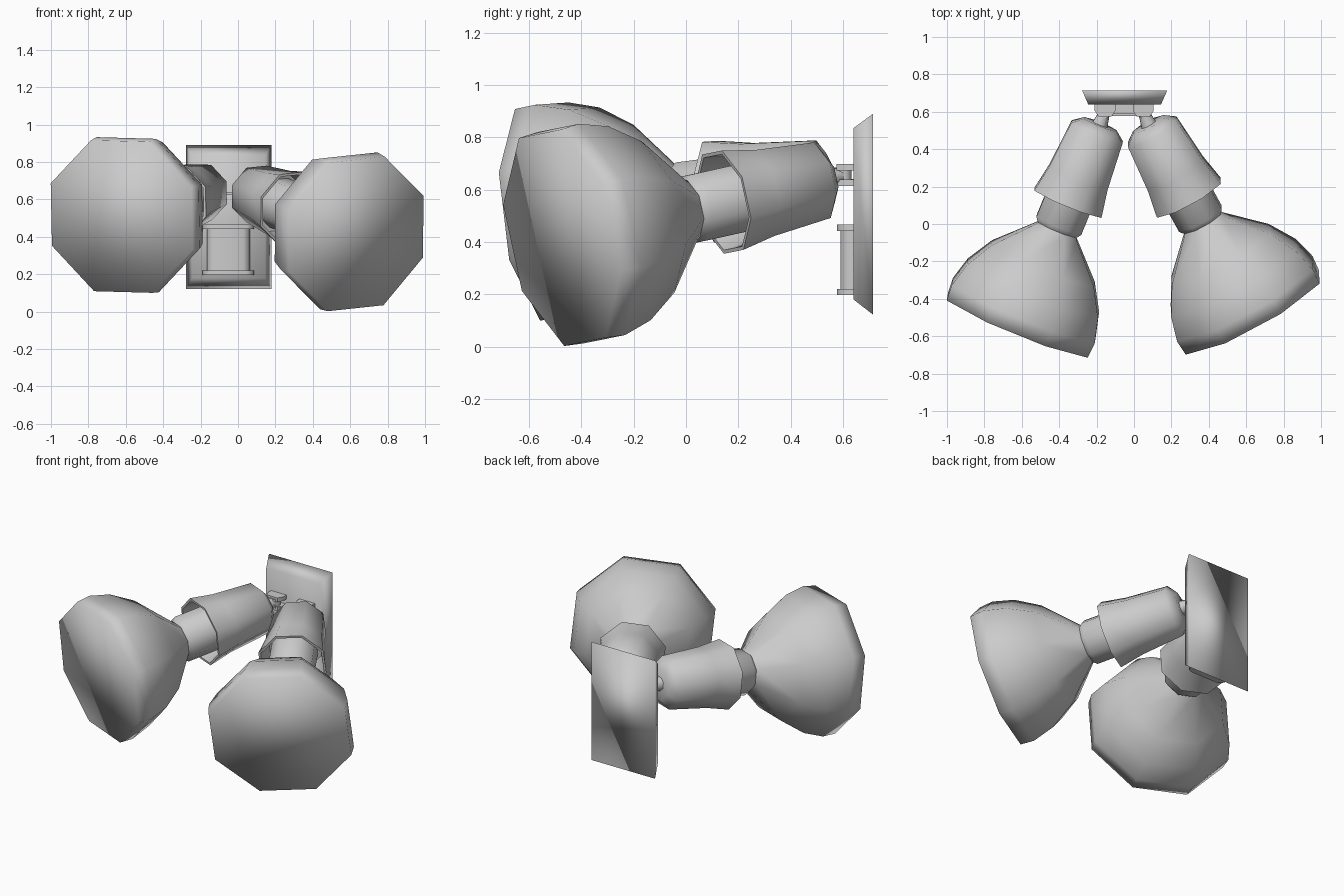
import bpy, bmesh, math
from mathutils import Vector, Matrix

if "Cube" in bpy.data.objects:
    bpy.data.objects.remove(bpy.data.objects["Cube"])

grey = bpy.data.materials.new("plain_grey")
grey.diffuse_color = (0.6, 0.6, 0.6, 1)
grey.use_nodes = True
grey.node_tree.nodes["Principled BSDF"].inputs["Base Color"].default_value = grey.diffuse_color


def finish(name, bm, smooth=True, angle=None):
    bmesh.ops.recalc_face_normals(bm, faces=bm.faces[:])
    me = bpy.data.meshes.new(name)
    bm.to_mesh(me)
    bm.free()
    me.materials.append(grey)
    for p in me.polygons:
        p.use_smooth = smooth
    ob = bpy.data.objects.new(name, me)
    bpy.context.collection.objects.link(ob)
    if angle:
        bpy.ops.object.select_all(action='DESELECT')
        ob.select_set(True)
        bpy.context.view_layer.objects.active = ob
        bpy.ops.object.shade_smooth_by_angle(angle=math.radians(angle))
    return ob


def lathe(name, profile, mat, sides=8, angle=None):
    """Revolve (distance, radius) pairs round the local z axis, capping both ends."""
    bm = bmesh.new()
    rings = []
    for t, r in profile:
        ring = []
        for i in range(sides):
            a = (i + 0.5) * 2 * math.pi / sides
            ring.append(bm.verts.new(mat @ Vector((r * math.cos(a), r * math.sin(a), t))))
        rings.append(ring)
    for a, b in zip(rings, rings[1:]):
        for i in range(sides):
            j = (i + 1) % sides
            bm.faces.new((a[i], a[j], b[j], b[i]))
    bm.faces.new(rings[0])
    bm.faces.new(rings[-1])
    return finish(name, bm, True, angle)


def extrude_outline(name, pts, z0, z1, angle=40):
    """Upright prism from an outline in the ground plane."""
    bm = bmesh.new()
    lo = [bm.verts.new((x, y, z0)) for x, y in pts]
    hi = [bm.verts.new((x, y, z1)) for x, y in pts]
    n = len(pts)
    for i in range(n):
        j = (i + 1) % n
        bm.faces.new((lo[i], lo[j], hi[j], hi[i]))
    bm.faces.new(lo)
    bm.faces.new(hi)
    return finish(name, bm, True, angle)


def axis_matrix(origin, d, roll=0.0):
    d = d.normalized()
    right = Vector((0, 0, 1)).cross(d).normalized()
    up = d.cross(right)
    m = Matrix((right, up, d)).transposed().to_4x4()
    return Matrix.Translation(origin) @ m @ Matrix.Rotation(math.radians(roll), 4, 'Z')


# Wall plate: tapered slab, wider at the wall
bm = bmesh.new()
rings = []
for y, x0, x1, z0, z1 in ((0.715, -0.278, 0.178, 0.122, 0.89),
                          (0.64, -0.245, 0.145, 0.18, 0.835)):
    rings.append([bm.verts.new(p) for p in
                  ((x0, y, z0), (x1, y, z0), (x1, y, z1), (x0, y, z1))])
for i in range(4):
    j = (i + 1) % 4
    bm.faces.new((rings[0][i], rings[0][j], rings[1][j], rings[1][i]))
for r in rings:
    bm.faces.new(r)
finish("wall_plate", bm)


# Motion sensor: curved body between two flanges
def sensor_outline(half, depth):
    c = -0.052
    k = min(0.04, depth * 0.7)
    return [(c - half, 0.645), (c - half, 0.64 - depth + k),
            (c - half + k * 0.35, 0.64 - depth + k * 0.3), (c - half + k, 0.64 - depth),
            (c + half - k, 0.64 - depth), (c + half - k * 0.35, 0.64 - depth + k * 0.3),
            (c + half, 0.64 - depth + k), (c + half, 0.645)]


extrude_outline("sensor_body", sensor_outline(0.115, 0.05), 0.21, 0.455)
for tag, z in (("lower", 0.197), ("upper", 0.442)):
    extrude_outline(tag + "_sensor_flange", sensor_outline(0.137, 0.063), z, z + 0.024)

# Lamp profiles as distance along the axis and corner radius
HOLDER = [(-0.025, 0.10), (0.02, 0.16), (0.28, 0.182), (0.43, 0.21),
          (0.43, 0.195), (0.28, 0.162), (0.25, 0.05)]
SOCKET = [(0.22, 0.14), (0.56, 0.14), (0.59, 0.115)]
BULB = [(0.55, 0.10), (0.595, 0.125), (0.785, 0.32), (0.93, 0.41),
        (1.06, 0.447), (1.145, 0.44)]

# side, pivot x, holder origin, yaw, downward pitch, roll
LAMPS = (("left", -0.155, Vector((-0.19, 0.51, 0.642)), -22.3, 6.7, -1.5),
         ("right", 0.05, Vector((0.088, 0.51, 0.634)), 29, 11, 5.5))

for side, px, origin, yaw, pitch, roll in LAMPS:
    y, p = math.radians(yaw), math.radians(pitch)
    d = Vector((math.sin(y) * math.cos(p), -math.cos(y) * math.cos(p), -math.sin(p)))
    m = axis_matrix(origin, d, roll)
    lathe(side + "_holder", HOLDER, m, angle=60)
    lathe(side + "_socket", SOCKET, m, angle=50)
    lathe(side + "_bulb", BULB, m)

    # Hinge: two ears on the plate, with a knuckle and stem between them
    ear = [(px - 0.055, 0.645), (px - 0.055, 0.605), (px - 0.035, 0.575),
           (px + 0.035, 0.575), (px + 0.055, 0.605), (px + 0.055, 0.645)]
    for tag, z in (("lower", 0.613), ("upper", 0.672)):
        extrude_outline(side + "_" + tag + "_hinge_ear", ear, z, z + 0.026)
    pivot = Vector((px, 0.6, 0.655))
    lathe(side + "_knuckle", [(-0.03, 0.035), (0.03, 0.035)],
          Matrix.Translation(pivot), angle=50)
    stem = origin - pivot
    lathe(side + "_stem", [(0, 0.03), (stem.length, 0.05)],
          axis_matrix(pivot, stem), angle=50)

# Cross bar joining the two hinges
extrude_outline("hinge_bar", [(-0.11, 0.645), (-0.11, 0.59), (0.01, 0.59), (0.01, 0.645)],
                0.625, 0.64)
